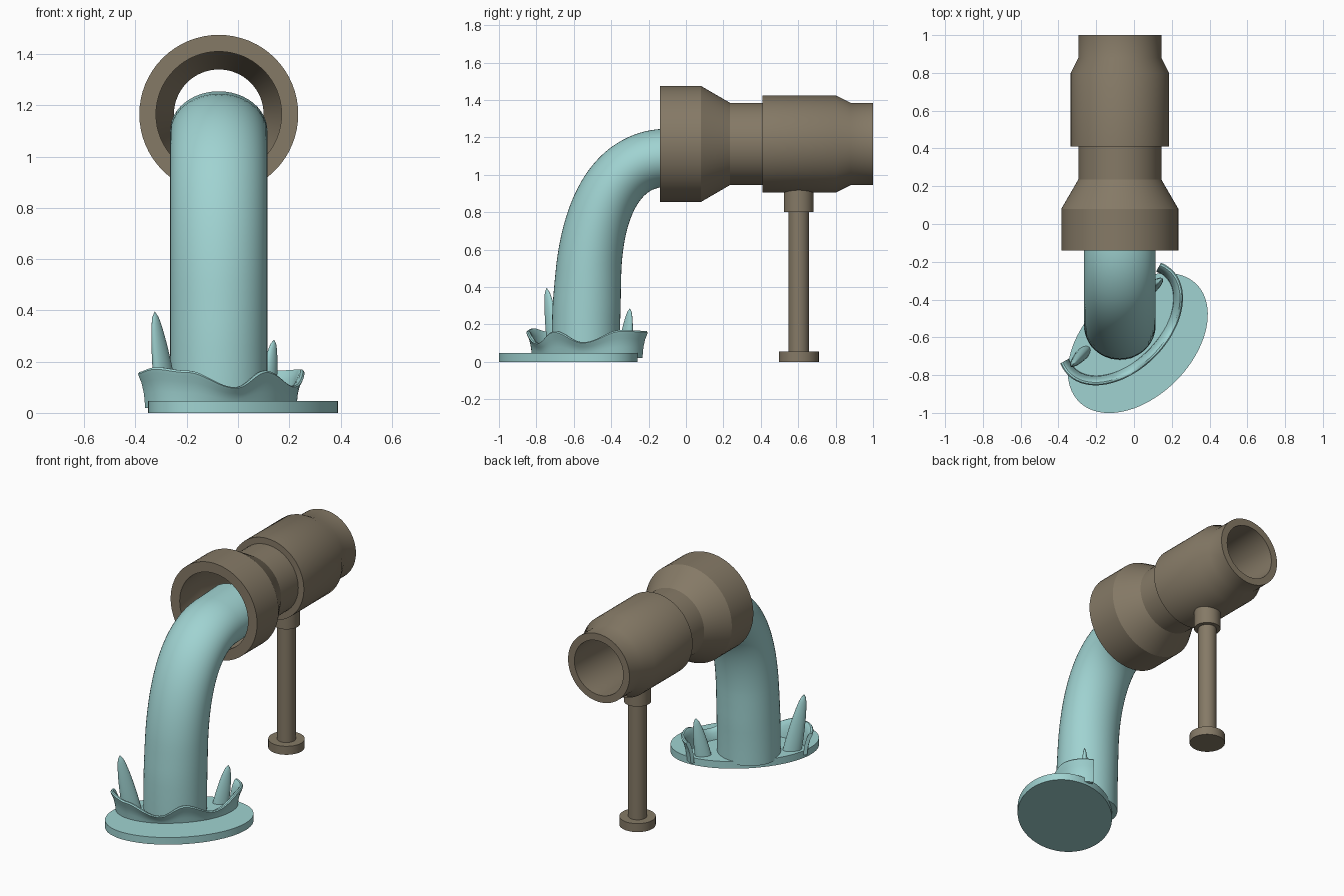
import bpy
import bmesh
from math import sin, cos, pi, radians, sqrt
from mathutils import Vector, Matrix
from mathutils.geometry import interpolate_bezier

cube = bpy.data.objects.get("Cube")
if cube:
    bpy.data.objects.remove(cube)


def material(name, rgb):
    m = bpy.data.materials.new(name)
    m.use_nodes = True
    m.diffuse_color = (*rgb, 1)
    m.node_tree.nodes["Principled BSDF"].inputs["Base Color"].default_value = (*rgb, 1)
    return m


WATER = material("pale teal water", (0.35, 0.65, 0.64))
METAL = material("dull bronze", (0.235, 0.193, 0.133))
AXIS_X = -0.075


def finish(name, bm, mat):
    bmesh.ops.recalc_face_normals(bm, faces=bm.faces)
    mesh = bpy.data.meshes.new(name)
    bm.to_mesh(mesh)
    bm.free()
    mesh.materials.append(mat)
    ob = bpy.data.objects.new(name, mesh)
    bpy.context.collection.objects.link(ob)
    bpy.ops.object.select_all(action="DESELECT")
    ob.select_set(True)
    bpy.context.view_layer.objects.active = ob
    bpy.ops.object.shade_smooth_by_angle(angle=radians(30))
    return ob


def loft(name, rings, mat, around=True, loop=False, caps=True):
    """Skin a list of rings; around closes each ring, loop joins last to first."""
    bm = bmesh.new()
    vs = [[bm.verts.new(p) for p in ring] for ring in rings]
    n = len(vs[0])
    pairs = list(zip(vs, vs[1:])) + ([(vs[-1], vs[0])] if loop else [])
    for a, b in pairs:
        for i in range(n if around else n - 1):
            j = (i + 1) % n
            bm.faces.new((a[i], a[j], b[j], b[i]))
    if caps:
        bm.faces.new(vs[0])
        bm.faces.new(vs[-1])
    return finish(name, bm, mat)


def lathe(name, profile, matrix, mat, loop=False, sides=64):
    """Turn (radius, height) points about local z."""
    rings = [[matrix @ Vector((r * cos(2 * pi * i / sides), r * sin(2 * pi * i / sides), h))
              for i in range(sides)] for r, h in profile]
    return loft(name, rings, mat, loop=loop, caps=not loop)


# Hollow pipe along y: outer profile, then the bore back to the mouth
pipe_frame = Matrix.Translation((AXIS_X, 0, 1.165)) @ Matrix.Rotation(-pi / 2, 4, "X")
lathe("pipe", [(.31, -.14), (.31, .08), (.22, .235), (.22, .41), (.26, .41), (.26, .80),
               (.22, .88), (.22, 1), (.175, 1), (.175, .235), (.245, .08), (.245, -.14)],
      pipe_frame, METAL, loop=True)

# Support post with its collar and foot
post_frame = Matrix.Translation((AXIS_X, .603, 0))
lathe("support_foot", [(.107, 0), (.107, .055)], post_frame, METAL)
lathe("support_post", [(.055, .05), (.055, .81)], post_frame, METAL)
lathe("support_collar", [(.08, .8), (.08, .93)], post_frame, METAL)

# Falling water: elliptical section swept along a bending path in the yz plane
path = (interpolate_bezier(Vector((0, -.537, .03)), Vector((0, -.537, .2)),
                           Vector((0, -.53, .35)), Vector((0, -.52, .5)), 10)
        + interpolate_bezier(Vector((0, -.52, .5)), Vector((0, -.49, .85)),
                             Vector((0, -.36, 1.07)), Vector((0, -.13, 1.09)), 28)[1:]
        + [Vector((0, .08, 1.1))])
rings = []
for k, p in enumerate(path):
    tangent = (path[min(k + 1, len(path) - 1)] - path[max(k - 1, 0)]).normalized()
    side = Vector((0, tangent.z, -tangent.y))
    depth = .182 - .027 * min(1, max(0, (p.z - .3) / .75))
    rings.append([Vector((AXIS_X, 0, 0)) + p + Vector((.19 * cos(t), 0, 0)) + side * depth * sin(t)
                  for t in (2 * pi * i / 48 for i in range(48))])
loft("water_stream", rings, WATER)

# Oval puddle turned diagonally
U = Vector((1, 1, 0)) / sqrt(2)
V = Vector((1, -1, 0)) / sqrt(2)


def oval(center, a, b, t, z):
    return Vector(center) + U * a * cos(t) + V * b * sin(t) + Vector((0, 0, z))


loft("puddle", [[oval((.02, -.63, 0), .44, .285, 2 * pi * i / 80, z) for i in range(80)]
                for z in (0, .046)], WATER)

# Splash crown: open flaring wall with a wavy rounded rim
CREST = [(-16, .165), (25, .17), (62, .105), (90, .165), (112, .1), (146, .165), (172, .178), (196, .16)]


def crest(deg):
    for (a, h), (b, g) in zip(CREST, CREST[1:]):
        if deg <= b:
            return h + (g - h) * (1 - cos(pi * (deg - a) / (b - a))) / 2
    return CREST[-1][1]


# (outward offset, height fraction) around the wall section
SECTION = [(-.03, 0), (-.025, .4), (-.012, .75), (0, .95), (.008, 1), (.018, 1), (.024, .95),
           (.02, .86), (.009, .7), (-.002, .4), (-.008, 0)]
rings = []
for i in range(85):
    deg = -16 + 212 * i / 84
    t, top = radians(deg), crest(deg)
    rings.append([oval((-.073, -.522, 0), .368 + off, .235 + off, t, .02 + (top - .02) * f)
                  for off, f in SECTION])
loft("splash_crown", rings, WATER)


# Droplet spikes leaning out of the splash
def spike(name, base, tip, radius):
    base, tip = Vector(base), Vector(tip)
    rings = []
    for k in range(17):
        s = k / 16
        r = max(radius * sqrt(max(0, 1 - s ** 2.4)) * (1 - .3 * s), .001)
        center = base.lerp(tip, s)
        rings.append([center + U * r * cos(a) + V * r * .55 * sin(a)
                      for a in (2 * pi * i / 24 for i in range(24))])
    loft(name, rings, WATER)


spike("tall_splash_spike", (-.275, -.69, .03), (-.325, -.745, .395), .058)
spike("short_splash_spike", (.105, -.33, .03), (.14, -.3, .285), .05)
